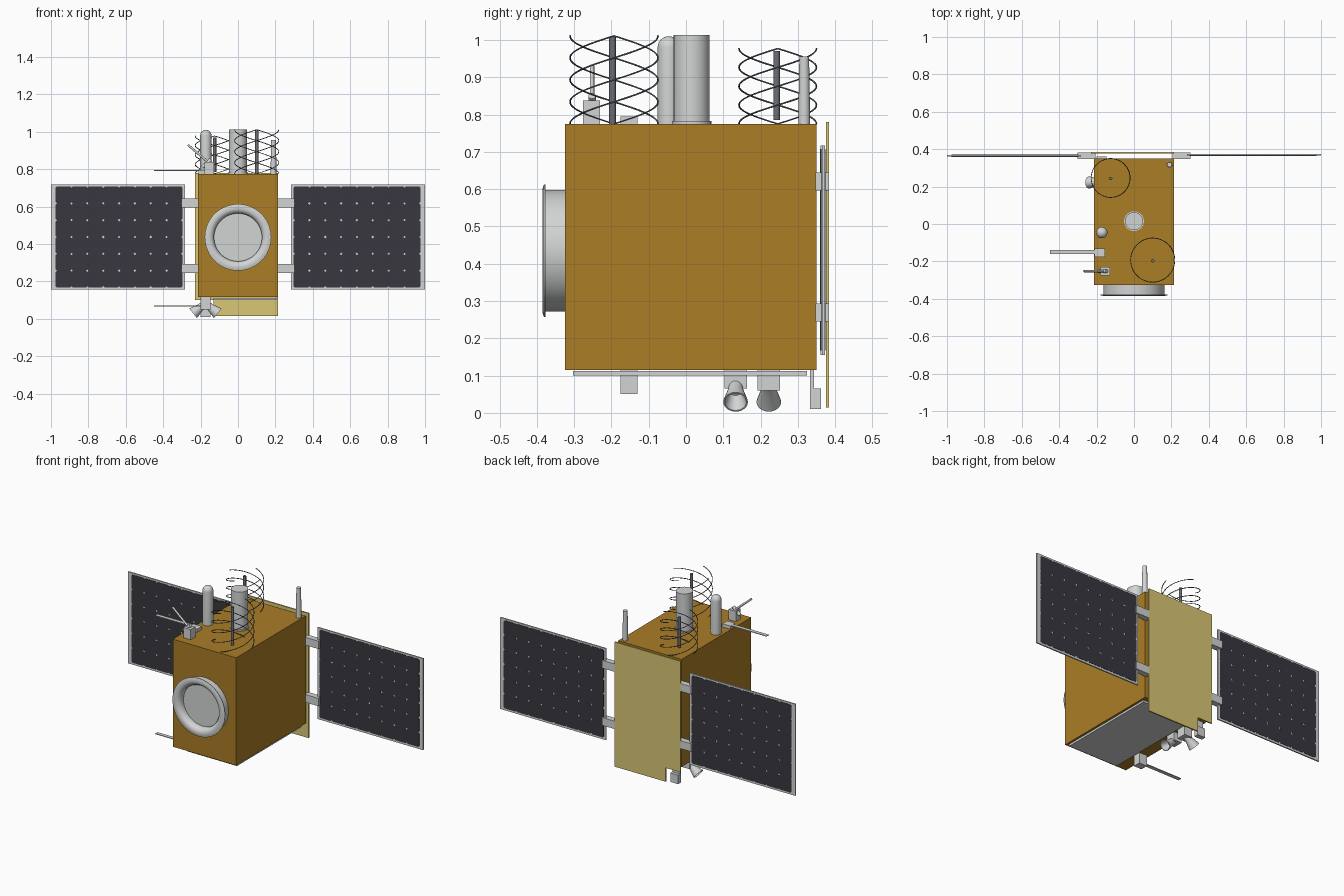
import bpy, bmesh, math
from mathutils import Vector

cube = bpy.data.objects.get("Cube")
if cube:
    bpy.data.objects.remove(cube, do_unlink=True)


def material(name, rgb):
    m = bpy.data.materials.new(name)
    m.use_nodes = True
    m.diffuse_color = (*rgb, 1)
    m.node_tree.nodes["Principled BSDF"].inputs["Base Color"].default_value = (*rgb, 1)
    return m


FOIL = material("gold_foil", (0.40, 0.205, 0.019))
PALE = material("pale_gold", (0.70, 0.57, 0.18))
GREY = material("light_grey", (0.65, 0.66, 0.66))
CELL = material("dark_cell", (0.040, 0.038, 0.050))
WIRE = material("wire_grey", (0.15, 0.16, 0.18))


def finish(name, bm, mat, smooth=False):
    bmesh.ops.recalc_face_normals(bm, faces=bm.faces)
    mesh = bpy.data.meshes.new(name)
    bm.to_mesh(mesh)
    bm.free()
    mesh.materials.append(mat)
    ob = bpy.data.objects.new(name, mesh)
    bpy.context.collection.objects.link(ob)
    if smooth:
        bpy.ops.object.select_all(action="DESELECT")
        ob.select_set(True)
        bpy.context.view_layer.objects.active = ob
        bpy.ops.object.shade_smooth_by_angle(angle=math.radians(40))
    return ob


def box(name, xs, ys, zs, mat=GREY):
    bm = bmesh.new()
    bmesh.ops.create_cube(bm, size=1)
    for v in bm.verts:
        v.co = [(lo + hi) / 2 + c * (hi - lo) for c, (lo, hi) in zip(v.co, (xs, ys, zs))]
    return finish(name, bm, mat)


def lathe(name, profile, base, axis=(0, 0, 1), mat=GREY, steps=32):
    """Spin (radius, height) points around an axis starting at base."""
    bm = bmesh.new()
    verts = [bm.verts.new((r, 0, h)) for r, h in profile]
    edges = [bm.edges.new(pair) for pair in zip(verts, verts[1:])]
    bmesh.ops.spin(bm, geom=verts + edges, cent=(0, 0, 0), axis=(0, 0, 1),
                   angle=math.tau, steps=steps)
    bmesh.ops.remove_doubles(bm, verts=bm.verts, dist=1e-5)
    turn = Vector((0, 0, 1)).rotation_difference(Vector(axis)).to_matrix()
    for v in bm.verts:
        v.co = turn @ v.co + Vector(base)
    return finish(name, bm, mat, True)


def rod(name, a, b, r, mat=GREY, r_end=None):
    d = Vector(b) - Vector(a)
    end = r if r_end is None else r_end
    return lathe(name, [(0, 0), (r, 0), (end, d.length), (0, d.length)], a, d.normalized(), mat, 20)


def prism(name, outline, y0, y1, mat):
    """Extrude an (x, z) outline along y."""
    bm = bmesh.new()
    face = bm.faces.new([bm.verts.new((x, y0, z)) for x, z in outline])
    new = bmesh.ops.extrude_face_region(bm, geom=[face])["geom"]
    bmesh.ops.translate(bm, verts=[g for g in new if isinstance(g, bmesh.types.BMVert)],
                        vec=(0, y1 - y0, 0))
    return finish(name, bm, mat)


# Main body, back shield with a notched corner, and underside plate
box("body", (-0.215, 0.215), (-0.325, 0.35), (0.115, 0.775), FOIL)
prism("back_shield", [(-0.13, 0.015), (0.215, 0.015), (0.215, 0.78), (-0.23, 0.78),
                      (-0.23, 0.1), (-0.13, 0.1)], 0.376, 0.384, PALE)
box("bottom_plate", (-0.13, 0.205), (-0.303, 0.324), (0.1, 0.112))

# Front docking ring and its recessed disc
lathe("front_ring", [(0.163, 0), (0.163, 0.052), (0.178, 0.052), (0.178, 0.056), (0.165, 0.06),
                     (0.15, 0.06), (0.138, 0.054), (0.128, 0.04), (0.128, 0.02), (0, 0.02)],
      (0, -0.325, 0.435), (0, -1, 0), steps=64)


# Solar wings: framed panels with chamfered cells on both faces
def cell_sheet(name, x0, x1, z0, z1, y, cols=8, rows=6, cut=0.007):
    bm = bmesh.new()
    w, h = (x1 - x0) / cols, (z1 - z0) / rows
    for i in range(cols):
        for j in range(rows):
            a, c = x0 + i * w, z0 + j * h
            b, d = a + w, c + h
            ring = [(a + cut, c), (b - cut, c), (b, c + cut), (b, d - cut),
                    (b - cut, d), (a + cut, d), (a, d - cut), (a, c + cut)]
            bm.faces.new([bm.verts.new((x, y, z)) for x, z in ring])
    ob = finish(name, bm, CELL)
    solid = ob.modifiers.new("thickness", "SOLIDIFY")
    solid.thickness, solid.offset = 0.002, 0


for side, s in (("left", 1), ("right", -1)):
    yc = 0.367 + 0.002 * s
    box(side + "_panel_frame", sorted((s * 0.283, s)), (yc - 0.004, yc + 0.004), (0.155, 0.717))
    lo, hi = sorted((s * 0.297, s * 0.975))
    for face, d in (("front", -0.0045), ("back", 0.0045)):
        cell_sheet(f"{side}_{face}_cells", lo, hi, 0.167, 0.707, yc + d)
    for level, z in (("lower", 0.269), ("upper", 0.62)):
        box(f"{side}_{level}_hinge", sorted((s * 0.205, s * 0.303)), (0.347, 0.383),
            (z - 0.024, z + 0.024))


# Helical antennas: four wires around a central mast
def helix(name, x, y, r, z0, z1):
    curve = bpy.data.curves.new(name, "CURVE")
    curve.dimensions = "3D"
    curve.bevel_depth, curve.bevel_resolution = 0.0022, 1
    n = 48
    for k in range(4):
        line = curve.splines.new("POLY")
        line.points.add(n)
        for i, p in enumerate(line.points):
            t = math.tau * (i / n + k / 4)
            p.co = (x + r * math.cos(t), y + r * math.sin(t), z0 + (z1 - z0) * i / n, 1)
    curve.materials.append(WIRE)
    bpy.context.collection.objects.link(bpy.data.objects.new(name, curve))


helix("front_helix", 0.1, -0.193, 0.118, 0.775, 1.011)
rod("front_helix_mast", (0.1, -0.197, 0.775), (0.1, -0.197, 1.008), 0.009, WIRE)
helix("rear_helix", -0.125, 0.246, 0.104, 0.775, 0.977)
rod("rear_helix_mast", (-0.125, 0.243, 0.785), (-0.125, 0.243, 0.97), 0.009, WIRE)

# Top cylinder, domed canister and tapered post
lathe("top_cylinder", [(0.053, 0), (0.053, 0.008), (0.048, 0.008), (0.048, 0.238), (0, 0.238)],
      (0, 0.015, 0.775))
dome = [(0.03 * math.cos(a), 0.205 + 0.03 * math.sin(a))
        for a in (math.pi / 2 * i / 8 for i in range(9))]
lathe("domed_canister", [(0.03, 0)] + dome, (-0.172, -0.046, 0.775))
rod("rear_post", (0.19, 0.317, 0.775), (0.19, 0.317, 0.955), 0.016, r_end=0.013)

# Sensor bracket with tilted rods
box("sensor_bracket", (-0.178, -0.128), (-0.276, -0.23), (0.775, 0.838))
rod("sensor_rod", (-0.14, -0.252, 0.82), (-0.268, -0.252, 0.93), 0.006)
rod("sensor_stub", (-0.19, -0.252, 0.81), (-0.145, -0.252, 0.85), 0.01)

# Blade antennas above and below
box("upper_blade_mount", (-0.21, -0.155), (-0.176, -0.13), (0.775, 0.795))
box("upper_blade", (-0.45, -0.2), (-0.16, -0.138), (0.791, 0.795))
box("lower_blade_mount", (-0.2, -0.147), (-0.176, -0.13), (0.05, 0.116))
box("lower_blade", (-0.45, -0.19), (-0.16, -0.138), (0.066, 0.07))

# Thrusters under the body
for name, y, s, top in (("inner_thruster", 0.133, 1, 0.065), ("outer_thruster", 0.222, -1, 0.06)):
    box(name + "_block", (-0.2, -0.147), (y - 0.03, y + 0.03), (top, 0.116))
    lathe(name + "_nozzle", [(0, 0), (0.019, 0), (0.021, 0.03), (0.033, 0.078),
                             (0.029, 0.078), (0.016, 0.03), (0, 0.03)],
          (-0.174 + s * 0.005, y, 0.078), Vector((s * 0.8, 0, -0.64)).normalized(), steps=24)

# Rear strap and its box
box("rear_strap", (-0.2, -0.147), (0.333, 0.343), (0.01, 0.116))
box("rear_strap_box", (-0.2, -0.147), (0.343, 0.362), (0.01, 0.065))
